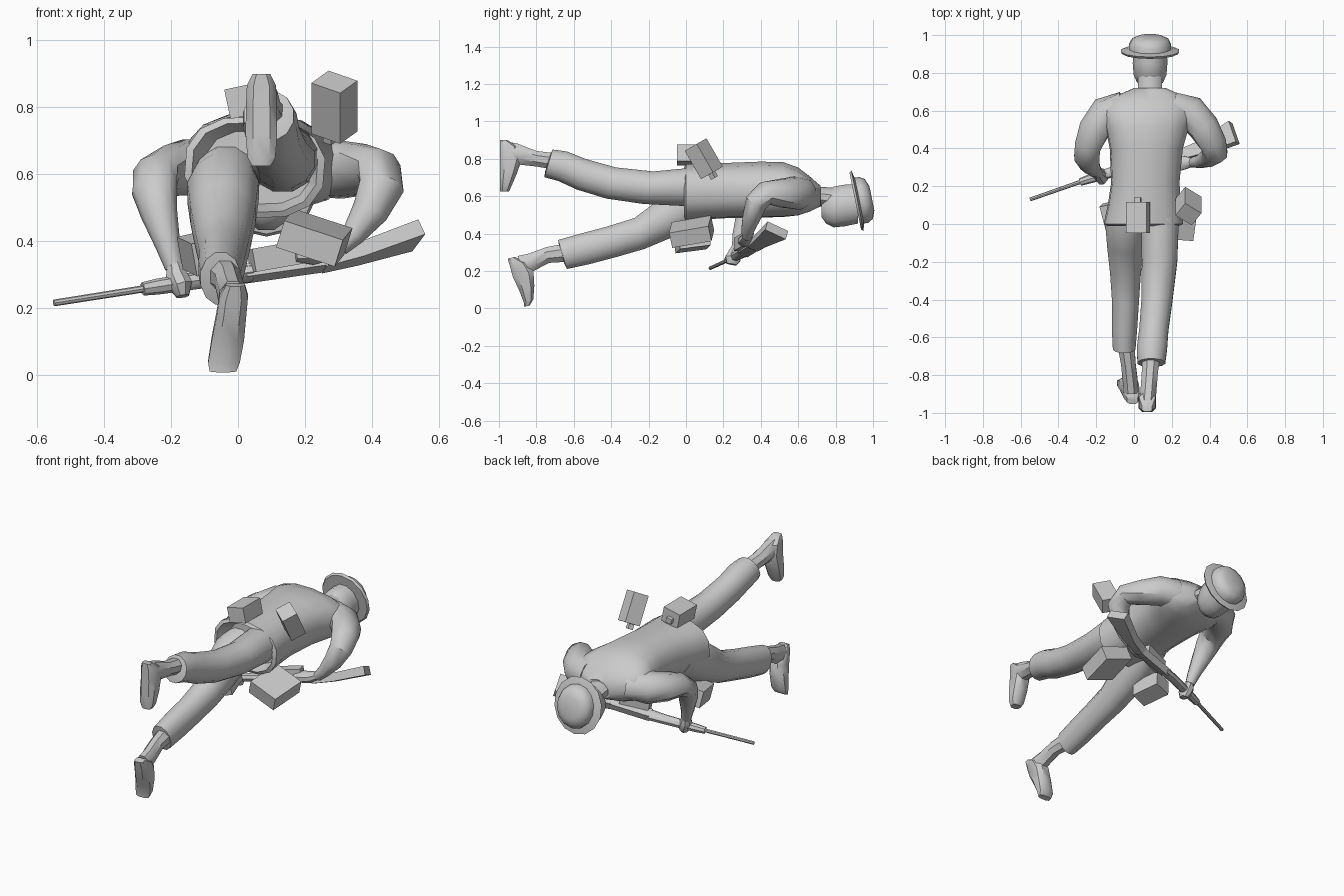
import bpy, bmesh, math
from mathutils import Vector, Matrix

grey = bpy.data.materials.new("plain_grey")
grey.diffuse_color = (0.6, 0.6, 0.6, 1)


def finish(name, bm, angle=40):
    bmesh.ops.recalc_face_normals(bm, faces=bm.faces)
    me = bpy.data.meshes.new(name)
    bm.to_mesh(me)
    bm.free()
    ob = bpy.data.objects.new(name, me)
    bpy.context.collection.objects.link(ob)
    me.materials.append(grey)
    bpy.ops.object.select_all(action='DESELECT')
    ob.select_set(True)
    bpy.context.view_layer.objects.active = ob
    if angle:
        bpy.ops.object.shade_smooth_by_angle(angle=math.radians(angle))
    return ob


def loft(name, rows, sides=10, up=(0, 0, 1), axis=None, power=1.0, angle=40):
    """Skin rings given as (x, y, z, half width, half height) along a path."""
    bm = bmesh.new()
    pts = [Vector(r[:3]) for r in rows]
    rings = []
    for i, r in enumerate(rows):
        t = Vector(axis) if axis else pts[min(i + 1, len(pts) - 1)] - pts[max(i - 1, 0)]
        t.normalize()
        side = t.cross(Vector(up)).normalized()
        top = side.cross(t)
        ring = []
        for k in range(sides):
            a = 2 * math.pi * (k + 0.5) / sides
            c, s = math.cos(a), math.sin(a)
            c, s = (math.copysign(abs(v) ** power, v) for v in (c, s))
            ring.append(bm.verts.new(pts[i] + side * c * r[3] + top * s * r[4]))
        rings.append(ring)
    for a, b in zip(rings, rings[1:]):
        for k in range(sides):
            n = (k + 1) % sides
            bm.faces.new((a[k], a[n], b[n], b[k]))
    bm.faces.new(rings[0])
    bm.faces.new(rings[-1])
    return finish(name, bm, angle)


def box(name, loc, size, rx=0, ry=0, rz=0):
    bm = bmesh.new()
    rot = Matrix.Identity(4)
    for ang, ax in ((rx, 'X'), (ry, 'Y'), (rz, 'Z')):
        rot = rot @ Matrix.Rotation(math.radians(ang), 4, ax)
    m = Matrix.Translation(loc) @ rot @ Matrix.Diagonal((*size, 1))
    bmesh.ops.create_cube(bm, size=1, matrix=m)
    return finish(name, bm, 0)


# Jacket: hem is turned inward at the open end
loft("jacket", [
    (.06, .06, .62, .16, .11), (.05, -.01, .62, .19, .135), (.05, 0, .62, .212, .152),
    (.055, .1, .625, .195, .15), (.06, .22, .63, .182, .148), (.065, .4, .635, .195, .15),
    (.07, .52, .635, .225, .147), (.075, .6, .625, .25, .128), (.08, .66, .612, .22, .095),
    (.085, .72, .6, .085, .055)], sides=14, up=(.08, 0, 1), axis=(0, 1, 0), power=.85)

# Head and neck
loft("neck", [(.085, .64, .6, .08, .06), (.085, .72, .597, .066, .052),
              (.085, .8, .585, .068, .06)], axis=(0, 1, 0))
loft("head", [
    (.085, .725, .535, .045, .05), (.085, .75, .535, .072, .085), (.085, .79, .542, .09, .113),
    (.085, .85, .55, .095, .115), (.085, .92, .56, .093, .11)],
    sides=12, axis=(0, 1, 0))

# Hat: thin brim and rounded crown on a tilted axis
HAT = (0, .98, .2)
loft("hat_brim", [(.085, .905, .573, .15, .155), (.085, .917, .575, .158, .165),
                  (.085, .928, .577, .11, .115)], sides=14, axis=HAT)
loft("hat_crown", [(.085, .91, .573, .112, .125), (.085, .95, .58, .113, .125),
                   (.085, .978, .585, .098, .108), (.085, .994, .588, .06, .065)],
     sides=14, axis=HAT)

# Trouser legs, the upper one straight back, the lower one dropped
loft("right_trouser", [
    (.13, .12, .64, .1, .1), (.137, 0, .65, .103, .11), (.135, -.2, .645, .097, .094),
    (.122, -.4, .67, .085, .09), (.105, -.56, .717, .08, .088), (.095, -.66, .76, .083, .085),
    (.092, -.735, .775, .076, .08), (.09, -.74, .776, .05, .05)],
    sides=12, axis=(0, -1, .3))
loft("left_trouser", [
    (-.03, .14, .6, .1, .1), (-.045, 0, .545, .11, .125), (-.045, -.12, .475, .1, .11),
    (-.045, -.25, .4, .085, .09), (-.045, -.4, .355, .074, .088), (-.05, -.54, .318, .07, .088),
    (-.052, -.66, .288, .062, .084), (-.05, -.665, .287, .04, .05)],
    sides=12, axis=(0, -1, -.3))

# Ankles and feet, toes hanging down
loft("right_ankle", [(.09, -.7, .785, .05, .048), (.083, -.8, .8, .046, .045),
                     (.075, -.9, .825, .046, .06), (.07, -.96, .835, .046, .062)],
     sides=8, axis=(0, -1, 0))
loft("right_foot", [
    (.07, -.975, .9, .028, .02), (.07, -.945, .865, .046, .052), (.07, -.935, .8, .049, .062),
    (.07, -.95, .72, .05, .048), (.07, -.965, .65, .044, .032), (.07, -.97, .625, .03, .025)],
    sides=8, up=(0, 1, 0), axis=(0, 0, -1), power=.7)
loft("left_ankle", [(-.045, -.62, .3, .05, .055), (-.03, -.74, .285, .042, .046),
                    (-.02, -.83, .245, .043, .053), (-.015, -.89, .23, .043, .055)],
     sides=8, axis=(0, -1, -.2))
loft("left_foot", [
    (-.008, -.935, .27, .03, .02), (-.013, -.895, .235, .045, .05), (-.02, -.87, .18, .047, .06),
    (-.03, -.852, .11, .051, .045), (-.042, -.842, .04, .05, .028), (-.045, -.85, .012, .042, .016)],
    sides=8, up=(0, 1, .3), axis=(0, .28, -1), power=.7)

# Arms: shoulder, bent elbow, forearm and wrist
loft("left_arm", [
    (-.05, .62, .63, .08, .09), (-.15, .585, .62, .085, .095), (-.21, .5, .61, .075, .088),
    (-.245, .41, .6, .062, .075), (-.25, .35, .555, .06, .07), (-.235, .315, .48, .052, .055),
    (-.21, .285, .39, .038, .038), (-.19, .27, .32, .026, .028)], up=(1, 0, .5))
loft("right_arm", [
    (.2, .62, .62, .08, .09), (.3, .59, .615, .085, .095), (.37, .51, .615, .075, .088),
    (.42, .425, .615, .062, .075), (.43, .375, .565, .06, .068), (.395, .35, .49, .05, .055),
    (.345, .33, .42, .036, .036), (.305, .325, .38, .026, .026)], up=(-1, 0, .5))

# Hands and thumbs
loft("left_hand", [(-.19, .27, .335, .022, .022), (-.185, .262, .3, .036, .034),
                   (-.17, .25, .265, .045, .036), (-.165, .245, .235, .028, .02)],
     sides=8, up=(1, 0, 0))
loft("left_thumb", [(-.17, .26, .3, .015, .015), (-.135, .275, .28, .014, .014),
                    (-.12, .285, .265, .008, .008)], sides=6)
loft("right_hand", [(.315, .327, .39, .022, .022), (.27, .325, .37, .038, .03),
                    (.22, .315, .36, .042, .034), (.17, .3, .355, .025, .018)], sides=8)

# Rifle: barrel, fore end, receiver and widening butt
W = (-.3, .85, -.4)
loft("rifle_barrel", [(-.55, .13, .215, .01, .01), (-.22, .245, .267, .011, .011)], sides=8, up=W)
loft("rifle_fore_end", [(-.285, .222, .257, .02, .02), (-.24, .237, .264, .024, .024),
                        (-.05, .295, .293, .026, .03), (.04, .315, .305, .026, .035)],
     sides=8, up=W)
loft("rifle_body", [(.02, .31, .302, .025, .035), (.27, .365, .338, .025, .035)], sides=4, up=W, power=.6)
loft("rifle_butt", [(.25, .362, .335, .025, .03), (.36, .4, .362, .025, .04),
                    (.53, .485, .417, .027, .068)], sides=4, up=W, power=.2)
box("rifle_magazine", (.12, .31, .355), (.17, .06, .07), ry=-10, rz=17)

# Pouches and canteen around the waist
box("rear_pouch", (.022, .035, .82), (.11, .165, .09), ry=-12)
box("rear_pouch_knob", (.02, .125, .81), (.035, .03, .03), ry=-12)
box("canteen", (.288, .095, .8), (.105, .09, .175), rx=30, rz=-35)
box("canteen_cap", (.275, .145, .71), (.03, .03, .03), rx=30, rz=-35)
box("right_front_pouch", (.228, .03, .41), (.185, .215, .085), rx=12, ry=17, rz=-8)
box("left_front_pouch", (-.1, .03, .365), (.11, .17, .1), rx=10, ry=-10, rz=15)
